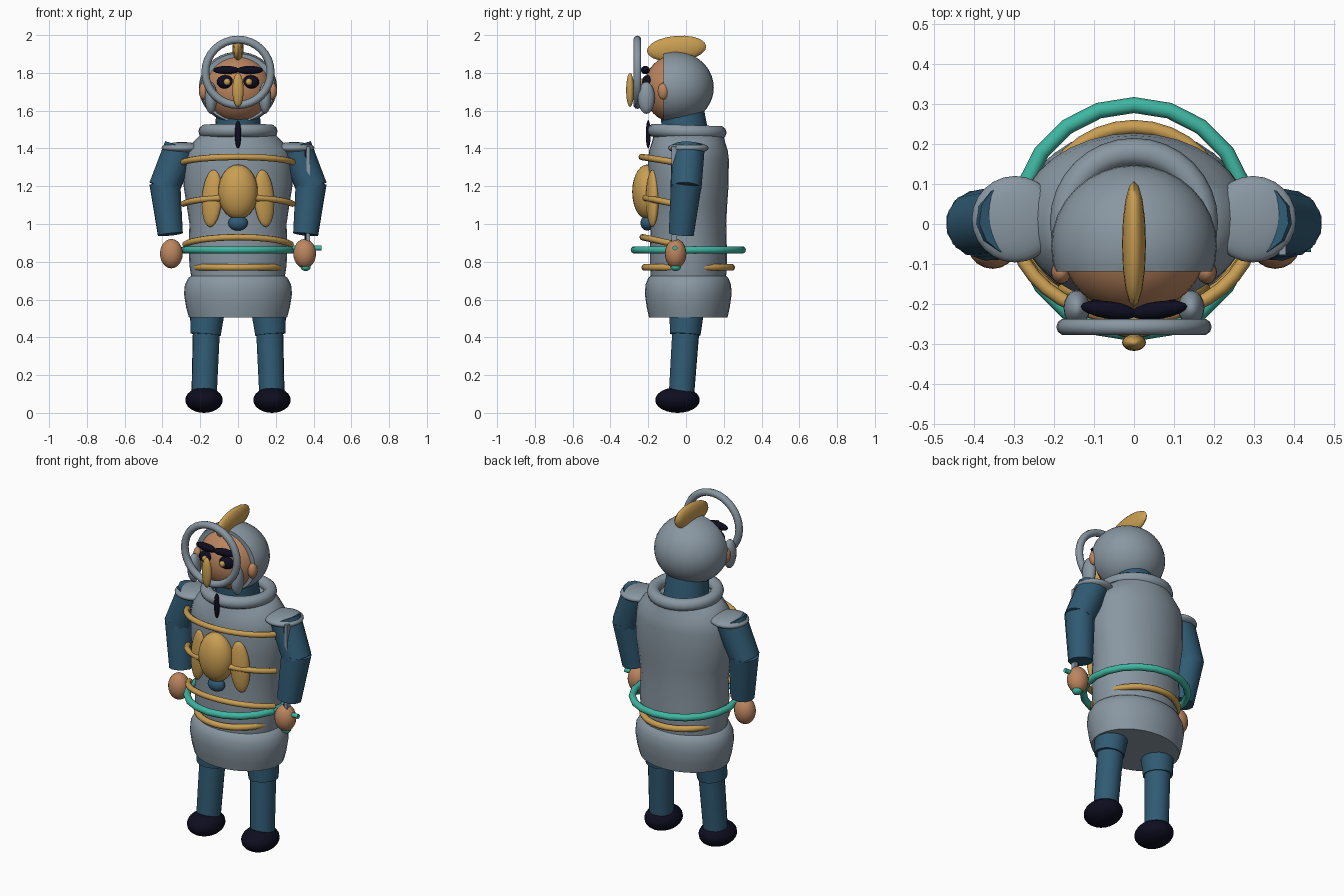
import bpy, bmesh, math
from mathutils import Vector, Matrix

if "Cube" in bpy.data.objects:
    bpy.data.objects.remove(bpy.data.objects["Cube"])


def mat(name, r, g, b):
    m = bpy.data.materials.new(name)
    m.diffuse_color = (r, g, b, 1)
    m.use_nodes = True
    m.node_tree.nodes["Principled BSDF"].inputs["Base Color"].default_value = m.diffuse_color
    return m


STEEL = mat("steel grey", .25, .31, .36)
GOLD = mat("gold", .58, .34, .085)
SKIN = mat("skin", .50, .235, .115)
BLUE = mat("cloth blue", .03, .105, .175)
DARK = mat("near black", .004, .004, .014)
TEAL = mat("teal", .05, .47, .36)


def finish(bm, name, m, smooth=50):
    bmesh.ops.recalc_face_normals(bm, faces=bm.faces)
    me = bpy.data.meshes.new(name)
    bm.to_mesh(me)
    bm.free()
    me.materials.append(m)
    ob = bpy.data.objects.new(name, me)
    bpy.context.collection.objects.link(ob)
    if smooth:
        bpy.ops.object.select_all(action='DESELECT')
        ob.select_set(True)
        bpy.context.view_layer.objects.active = ob
        bpy.ops.object.shade_smooth_by_angle(angle=math.radians(smooth))
    return ob


def ball(name, m, c, r, rot=(0, 0, 0), seg=24, rings=14, cut_y=None):
    """Ellipsoid, optionally sliced open in front of cut_y."""
    bm = bmesh.new()
    bmesh.ops.create_uvsphere(bm, u_segments=seg, v_segments=rings, radius=1)
    M = Matrix.Translation(c)
    for axis, a in zip("XYZ", rot):
        M = M @ Matrix.Rotation(math.radians(a), 4, axis)
    bm.transform(M @ Matrix.Diagonal((*r, 1)))
    if cut_y is not None:
        geom = bm.verts[:] + bm.edges[:] + bm.faces[:]
        bmesh.ops.bisect_plane(bm, geom=geom, plane_co=(0, cut_y, 0),
                               plane_no=(0, -1, 0), clear_outer=True)
        bmesh.ops.holes_fill(bm, edges=[e for e in bm.edges if e.is_boundary])
    return finish(bm, name, m)


def limb(name, m, a, b, r1, r2, seg=12):
    """Tapered cylinder from a to b."""
    a, b = Vector(a), Vector(b)
    bm = bmesh.new()
    bmesh.ops.create_cone(bm, cap_ends=True, segments=seg, radius1=r1, radius2=r2,
                          depth=(b - a).length)
    q = (b - a).to_track_quat('Z', 'Y').to_matrix().to_4x4()
    bm.transform(Matrix.Translation((a + b) / 2) @ q)
    return finish(bm, name, m)


def box(name, m, c, s):
    bm = bmesh.new()
    bmesh.ops.create_cube(bm, size=1)
    bm.transform(Matrix.Translation(c) @ Matrix.Diagonal((*s, 1)))
    return finish(bm, name, m, 0)


def ring(name, m, c, R, r, upright=False, seg=32, tilt=0):
    bpy.ops.mesh.primitive_torus_add(location=c, major_radius=R, minor_radius=r,
                                     major_segments=seg, minor_segments=10,
                                     rotation=(math.pi / 2 if upright else tilt, 0, 0))
    ob = bpy.context.object
    ob.name = name
    ob.data.materials.append(m)
    bpy.ops.object.shade_smooth_by_angle(angle=math.radians(50))
    return ob


def lathe(name, m, rows, cy, seg=32):
    """Elliptical loft from (z, rx, ry) rows."""
    bm = bmesh.new()
    loops = []
    for z, rx, ry in rows:
        loops.append([bm.verts.new((rx * math.cos(2 * math.pi * i / seg),
                                    cy + ry * math.sin(2 * math.pi * i / seg), z))
                      for i in range(seg)])
    for lo, hi in zip(loops, loops[1:]):
        for i in range(seg):
            j = (i + 1) % seg
            bm.faces.new((lo[i], lo[j], hi[j], hi[i]))
    bm.faces.new(loops[0])
    bm.faces.new(loops[-1])
    return finish(bm, name, m)


def front_band(name, z_mid, z_end, rx, ry):
    """Trim tube arcing round the front of the chest."""
    cu = bpy.data.curves.new(name, 'CURVE')
    cu.dimensions = '3D'
    cu.bevel_depth = .017
    cu.bevel_resolution = 2
    cu.use_fill_caps = True
    n = 16
    sp = cu.splines.new('POLY')
    sp.points.add(n)
    for i in range(n + 1):
        t = math.radians(-75 + 150 * i / n)
        z = z_end + (z_mid - z_end) * math.cos(t)
        sp.points[i].co = (rx * math.sin(t), -ry * math.cos(t), z, 1)
    cu.materials.append(GOLD)
    ob = bpy.data.objects.new(name, cu)
    bpy.context.collection.objects.link(ob)


# Body armour and skirt
lathe("breastplate", STEEL, [(.70, .245, .198), (.78, .257, .203), (.88, .262, .203),
                             (1.0, .257, .2), (1.1, .272, .205), (1.2, .288, .212),
                             (1.34, .285, .214), (1.39, .272, .208), (1.43, .24, .195),
                             (1.47, .2, .185)], .013)
lathe("skirt", STEEL, [(.505, .26, .208), (.56, .275, .22), (.63, .286, .23),
                       (.68, .281, .226), (.715, .262, .212), (.74, .225, .18)], .012)
ring("collar", STEEL, (0, .005, 1.49), .174, .036, tilt=math.radians(-2))
limb("neck", BLUE, (0, 0, 1.44), (0, -.02, 1.6), .125, .115, 20)

# Belts and trim
ring("belt", TEAL, (0, .012, .863), .285, .02, seg=20)
ring("skirt_band", GOLD, (0, .012, .77), .23, .018)
front_band("chest_band_upper", 1.355, 1.318, .3, .235)
front_band("chest_band_middle", 1.14, 1.095, .3, .225)
front_band("chest_band_lower", .93, .88, .29, .23)

# Chest emblem
ball("emblem_body", GOLD, (0, -.205, 1.17), (.105, .08, .145))
ball("emblem_tip", BLUE, (0, -.205, 1.005), (.052, .036, .04))

# Head and helmet
ball("face", SKIN, (0, -.05, 1.715), (.183, .175, .182), seg=32, rings=20)
ball("helmet", STEEL, (0, -.055, 1.722), (.207, .202, .19), seg=32, rings=20, cut_y=-.118)
ball("crest", GOLD, (0, -.05, 1.928), (.03, .158, .068), (5, 0, 0), 16, 10)
ring("visor_ring", STEEL, (0, -.257, 1.803), .173, .021, upright=True)
ball("nose_guard", GOLD, (0, -.296, 1.71), (.03, .021, .09), seg=16, rings=10)
ball("beard", DARK, (0, -.2, 1.475), (.017, .013, .075), seg=12, rings=8)

for side, s in (("left", -1), ("right", 1)):
    ball("emblem_wing_" + side, GOLD, (s * .138, -.178, 1.135), (.056, .03, .152),
         (0, -s * 4, s * 20), 20, 12)
    # Facial features
    ball("brow_" + side, DARK, (s * .062, -.215, 1.815), (.072, .022, .022),
         (0, 0, s * 8), 16, 8)
    ball("eye_" + side, DARK, (s * .067, -.205, 1.752), (.045, .028, .036), seg=16, rings=10)
    ball("pupil_" + side, GOLD, (s * .058, -.232, 1.752), (.018, .014, .018), seg=12, rings=8)
    ball("ear_" + side, SKIN, (s * .182, -.12, 1.703), (.025, .03, .045), seg=16, rings=10)
    ball("cheek_guard_" + side, STEEL, (s * .143, -.21, 1.668), (.033, .045, .085),
         seg=16, rings=10)
    # Arms
    ball("shoulder_pad_" + side, STEEL, (s * .297, .012, 1.402), (.108, .108, .032))
    limb("upper_arm_" + side, BLUE, (s * .305, .012, 1.405), (s * .392, .0, 1.19), .088, .083)
    limb("lower_arm_" + side, BLUE, (s * .387, .002, 1.215), (s * .358, -.025, .945), .084, .068)
    ball("hand_" + side, SKIN, (s * .353, -.055, .843), (.061, .057, .078), seg=18, rings=12)
    # Legs
    limb("thigh_" + side, BLUE, (s * .155, .008, .62), (s * .172, -.004, .415), .1, .082, 16)
    limb("shin_" + side, BLUE, (s * .167, .0, .45), (s * .18, -.025, .08), .072, .067, 16)
    ball("boot_" + side, DARK, (s * .18, -.045, .068), (.099, .118, .068), seg=20, rings=12)

# Sword held upright along the arm
box("blade", STEEL, (.371, -.062, 1.15), (.018, .03, .52))
box("blade_edge", DARK, (.357, -.062, 1.12), (.01, .02, .54))
limb("sword_guard", TEAL, (.285, -.058, .873), (.442, -.058, .873), .013, .013, 10)
ball("pommel", TEAL, (.358, -.055, .773), (.028, .028, .022), seg=14, rings=8)
